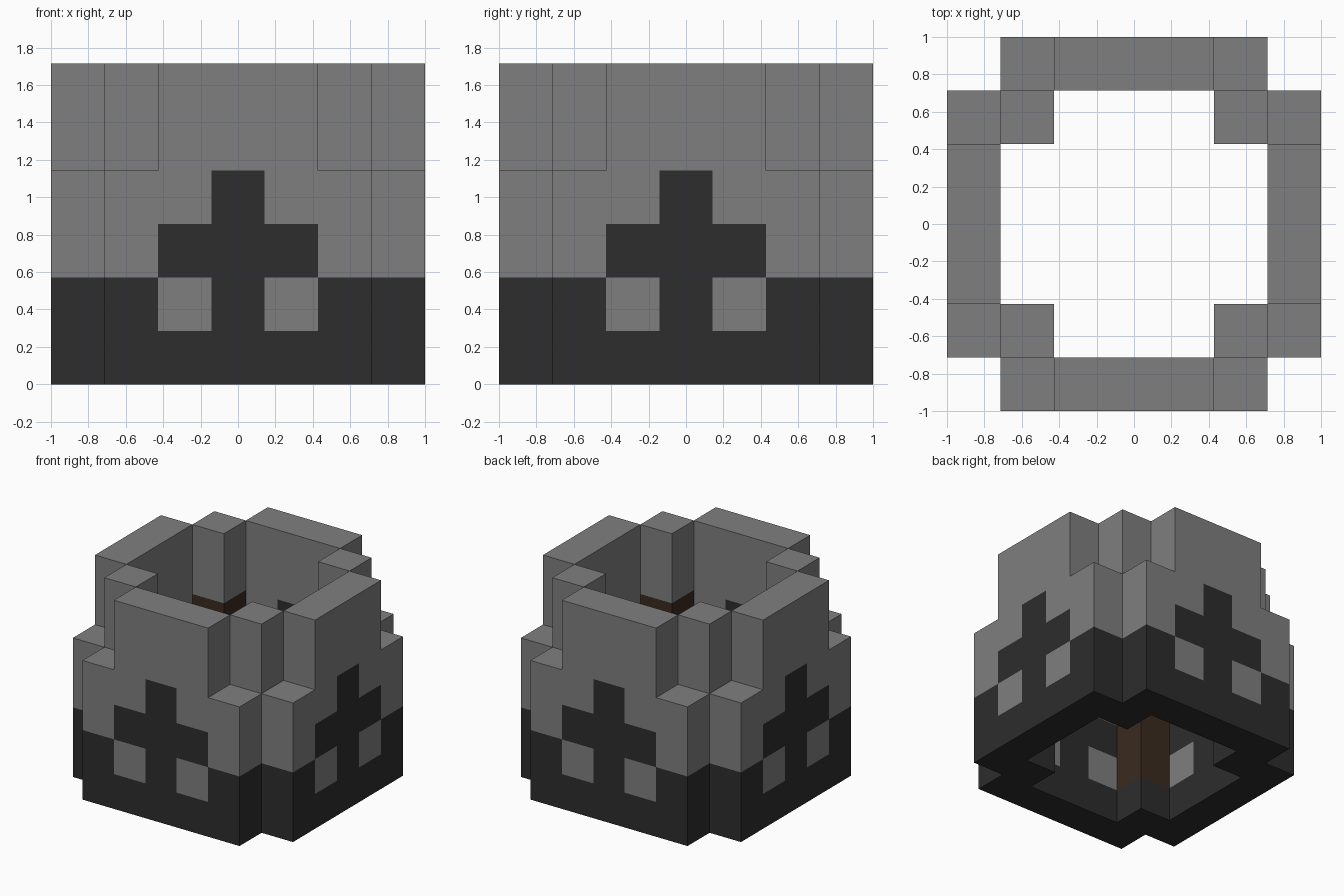
import bpy
import bmesh
from mathutils import Vector

if "Cube" in bpy.data.objects:
    bpy.data.objects.remove(bpy.data.objects["Cube"], do_unlink=True)

U = 2 / 7          # block size
TALL, LOW = 6, 4   # heights in blocks


def material(name, rgb):
    m = bpy.data.materials.new(name)
    m.use_nodes = True
    m.diffuse_color = (*rgb, 1)
    m.node_tree.nodes["Principled BSDF"].inputs["Base Color"].default_value = (*rgb, 1)
    return m


MATS = [material("mid grey stone", (0.212, 0.212, 0.212)),
        material("dark grey stone", (0.026, 0.026, 0.026)),
        material("dark brown wood", (0.043, 0.023, 0.014))]
GREY, DARK, BROWN = range(3)


def wall_colour(s, k):
    """Dark base with a stepped peak in the middle and two light windows."""
    if k == 1 and abs(s) == 1:
        return GREY
    peak = (k == 2 and abs(s) <= 1) or (k == 3 and s == 0)
    return DARK if k < 2 or peak else GREY


def post_colour(k):
    return DARK if k == 0 else BROWN if k < LOW else GREY


# Block layout of each part: cell -> colour
parts = {}
for name, along_x, side in (("front_wall", True, -1), ("back_wall", True, 1),
                            ("right_wall", False, -1), ("left_wall", False, 1)):
    cells = parts[name] = {}
    for s in range(-2, 3):
        for k in range(LOW if abs(s) == 2 else TALL):
            cell = (s, 3 * side, k) if along_x else (3 * side, s, k)
            cells[cell] = wall_colour(s, k)

for name, x, y in (("front_left_post", 2, -2), ("front_right_post", -2, -2),
                   ("back_left_post", 2, 2), ("back_right_post", -2, 2)):
    parts[name] = {(x, y, k): post_colour(k) for k in range(TALL)}

filled = set().union(*parts.values())


def build(name, cells):
    """Skin the exposed block sides, then merge flat areas of one colour."""
    bm = bmesh.new()
    for cell, colour in cells.items():
        centre = Vector((cell[0], cell[1], cell[2] + 0.5)) * U
        for axis in range(3):
            for sign in (-1, 1):
                neighbour = list(cell)
                neighbour[axis] += sign
                if tuple(neighbour) in filled:
                    continue
                n, a, b = Vector(), Vector(), Vector()
                n[axis] = sign * U / 2
                a[(axis + 1) % 3] = U / 2
                b[(axis + 2) % 3] = sign * U / 2
                corners = (-a - b, a - b, a + b, b - a)
                face = bm.faces.new([bm.verts.new(centre + n + c) for c in corners])
                face.material_index = colour
    bmesh.ops.remove_doubles(bm, verts=bm.verts, dist=0.001)
    bmesh.ops.dissolve_limit(bm, angle_limit=0.01, verts=bm.verts, edges=bm.edges,
                             delimit={'MATERIAL'})
    mesh = bpy.data.meshes.new(name)
    bm.to_mesh(mesh)
    bm.free()
    for m in MATS:
        mesh.materials.append(m)
    bpy.context.scene.collection.objects.link(bpy.data.objects.new(name, mesh))


for part_name, part_cells in parts.items():
    build(part_name, part_cells)
